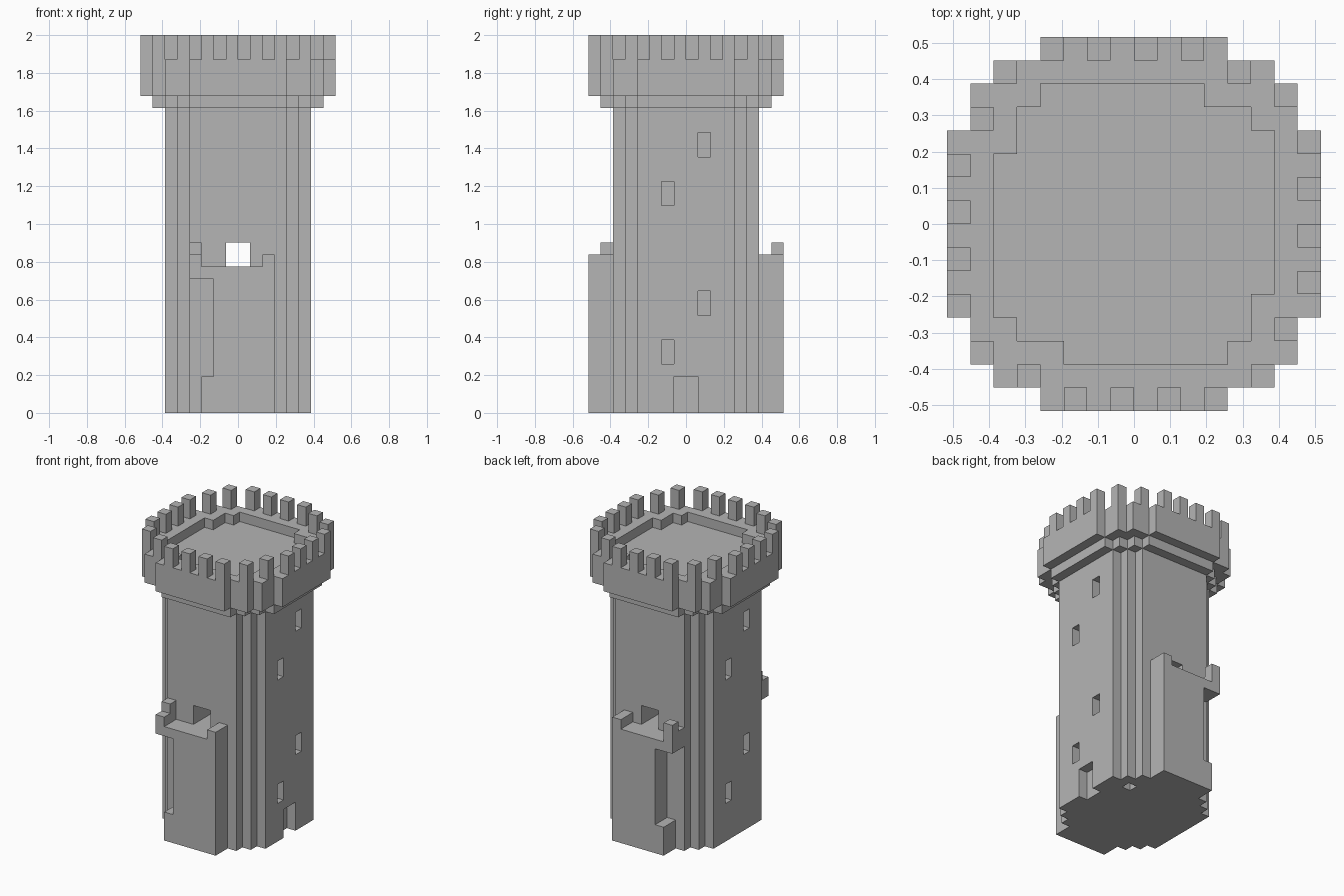
import bpy
import bmesh

U = 2 / 31  # size of one block

cube = bpy.data.objects.get("Cube")
if cube:
    bpy.data.objects.remove(cube, do_unlink=True)

stone = bpy.data.materials.new("grey_stone")
stone.use_nodes = True
GREY = (0.46, 0.46, 0.46, 1)
stone.diffuse_color = GREY
stone.node_tree.nodes["Principled BSDF"].inputs["Base Color"].default_value = GREY


def add_prism(bm, outline, z0, z1):
    """Upright prism over a counter-clockwise outline, in block units."""
    low = [bm.verts.new((x * U, y * U, z0 * U)) for x, y in outline]
    high = [bm.verts.new((x * U, y * U, z1 * U)) for x, y in outline]
    bm.faces.new(low[::-1])
    bm.faces.new(high)
    for i in range(len(low)):
        j = (i + 1) % len(low)
        bm.faces.new((low[i], low[j], high[j], high[i]))


def add_box(bm, x, y, z):
    (x0, x1), (y0, y1) = sorted(x), sorted(y)
    add_prism(bm, [(x0, y0), (x1, y0), (x1, y1), (x0, y1)], *z)


def finish(name, bm):
    mesh = bpy.data.meshes.new(name)
    bm.to_mesh(mesh)
    bm.free()
    mesh.materials.append(stone)
    obj = bpy.data.objects.new(name, mesh)
    bpy.context.collection.objects.link(obj)
    return obj


def ring(corner):
    """Full outline from one stepped corner turned four times."""
    pts, turned = list(corner), list(corner)
    for _ in range(3):
        turned = [(-y, x) for x, y in turned]
        pts += turned
    return pts


def prism(name, outline, z0, z1):
    bm = bmesh.new()
    add_prism(bm, outline, z0, z1)
    return finish(name, bm)


def carve(target, cutter):
    """Subtract the cutter, bake the result and remove the cutter."""
    cutter.hide_render = True
    mod = target.modifiers.new("carve", "BOOLEAN")
    mod.operation, mod.solver, mod.object = "DIFFERENCE", "EXACT", cutter
    deps = bpy.context.evaluated_depsgraph_get()
    baked = bpy.data.meshes.new_from_object(target.evaluated_get(deps))
    target.modifiers.clear()
    target.data = baked
    bpy.data.objects.remove(cutter, do_unlink=True)


# Tower shaft and the corbel under the battlements
shaft = prism("tower_shaft", ring([(6, 4), (5, 4), (5, 5), (4, 5), (4, 6)]), 0, 25)
prism("corbel", ring([(7, 4), (6, 4), (6, 5), (5, 5), (5, 6), (4, 6), (4, 7)]), 25, 26)

# Openings: passage, side door, slit windows and a drain in the base
bm = bmesh.new()
add_box(bm, (-1, 1), (-9, 9), (12, 14))
add_box(bm, (5, 7), (-1, 1), (-1, 3))
add_box(bm, (3, 4), (3, 4), (-1, 2))
for side in (1, -1):
    for y, z in ((-2, 4), (1, 8), (-2, 17), (1, 21)):
        add_box(bm, (5 * side, 7 * side), (y * side, (y + 1) * side), (z, z + 2))
carve(shaft, finish("opening_cutter", bm))

# Battlement platform with its sunken floor
platform = prism("battlement_platform",
                 ring([(8, 4), (7, 4), (7, 6), (6, 6), (6, 7), (4, 7), (4, 8)]), 26, 29)
carve(platform, prism("floor_cutter",
                      ring([(6, 4), (5, 4), (5, 5), (3, 5), (3, 6)]), 28, 30))

# Merlons: one side's pattern turned around the tower
bm = bmesh.new()
side = [(x, -7 if abs(x + 0.5) > 4 else -8) for x in range(-5, 6, 2)]
for _ in range(4):
    for x, y in side:
        add_box(bm, (x, x + 1), (y, y + 1), (29, 31))
    side = [(-y - 1, x) for x, y in side]
finish("merlons", bm)

# Front and back buttresses with balcony, low wall and corner post
for name, s, post in (("front", -1, (-7, -6)), ("back", 1, (7, 8))):
    depth = (6 * s, 8 * s)
    bm = bmesh.new()
    add_box(bm, (-3, 3), depth, (0, 3))
    add_box(bm, (-2, 3), depth, (3, 11))
    finish(name + "_buttress", bm)
    bm = bmesh.new()
    add_box(bm, (-4, 3), depth, (11, 12))
    add_box(bm, (2, 3), depth, (12, 13))
    add_box(bm, (-4, -3), depth, (12, 13))
    add_box(bm, (-4, -3), post, (13, 14))
    finish(name + "_balcony", bm)
